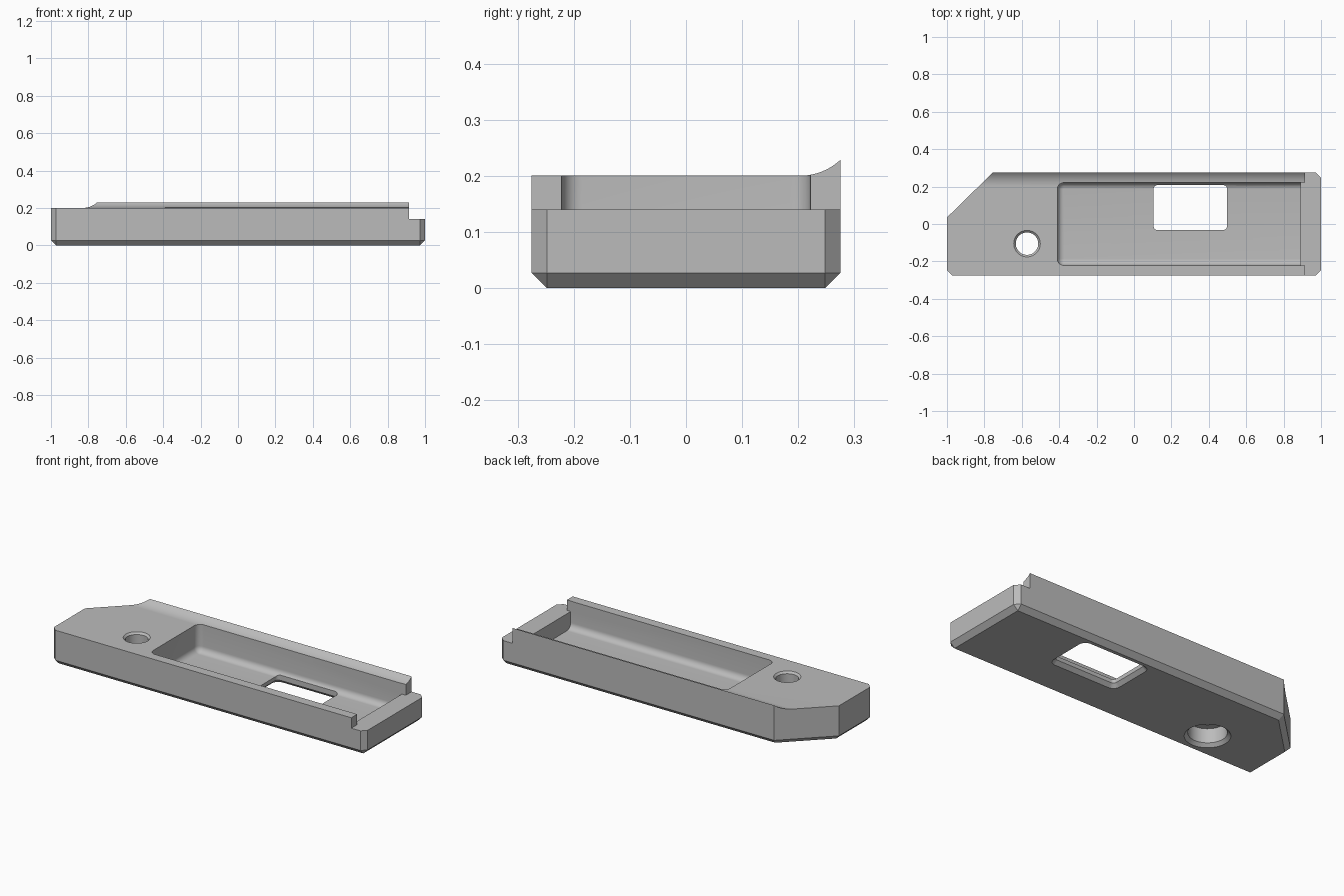
import bpy, bmesh, math

cube = bpy.data.objects.get("Cube")
if cube:
    bpy.data.objects.remove(cube)

FLOOR, TOP, CHAMFER = 0.042, 0.2, 0.027

grey = bpy.data.materials.new("plain_grey")
grey.use_nodes = True
grey.diffuse_color = (0.5, 0.5, 0.5, 1)
grey.node_tree.nodes["Principled BSDF"].inputs["Base Color"].default_value = grey.diffuse_color


def hull(name, layers):
    """Convex solid through (outline, z) layers."""
    bm = bmesh.new()
    for outline, z in layers:
        for x, y in outline:
            bm.verts.new((x, y, z))
    bmesh.ops.remove_doubles(bm, verts=bm.verts, dist=1e-5)
    res = bmesh.ops.convex_hull(bm, input=bm.verts)
    loose = [v for v in bm.verts if not v.link_faces]
    bmesh.ops.delete(bm, geom=loose, context='VERTS')
    bmesh.ops.dissolve_limit(bm, angle_limit=0.005, verts=bm.verts, edges=bm.edges)
    bmesh.ops.recalc_face_normals(bm, faces=bm.faces)
    return finish(name, bm)


def finish(name, bm):
    mesh = bpy.data.meshes.new(name)
    bm.to_mesh(mesh)
    bm.free()
    mesh.materials.append(grey)
    ob = bpy.data.objects.new(name, mesh)
    bpy.context.collection.objects.link(ob)
    return ob


def rect(x0, x1, y0, y1):
    return [(x0, y0), (x1, y0), (x1, y1), (x0, y1)]


def arc(cx, cy, r, start, end, n):
    return [(cx + r * math.cos(t), cy + r * math.sin(t))
            for t in (math.radians(start + (end - start) * i / n) for i in range(n + 1))]


def round_rect(x0, x1, y0, y1, r):
    pts = []
    for cx, cy, a in ((x1 - r, y1 - r, 0), (x0 + r, y1 - r, 90),
                      (x0 + r, y0 + r, 180), (x1 - r, y0 + r, 270)):
        pts += arc(cx, cy, r, a, a + 90, 6)
    return pts


def circle(r):
    return arc(-0.572, -0.105, r, 0, 360, 48)[:-1]


def cut(body, cutter):
    mod = body.modifiers.new("cut", 'BOOLEAN')
    mod.operation, mod.solver, mod.object = 'DIFFERENCE', 'EXACT', cutter
    bpy.context.view_layer.objects.active = body
    bpy.ops.object.modifier_apply(modifier=mod.name)
    bpy.data.objects.remove(cutter)


# Plate with clipped corners and a bevelled underside
side = [(-0.973, -0.275), (0.973, -0.275), (1, -0.248), (1, 0.248), (0.973, 0.275),
        (-0.755, 0.275), (-1, 0.035), (-1, -0.248)]
base = [(-0.973, -0.248), (0.973, -0.248), (0.973, 0.248), (-0.743, 0.248), (-0.973, 0.023)]
plate = hull("plate", [(base, 0), (side, CHAMFER), (side, 0.3)])

# Top surface sweeping up into a lip along the back edge
profile = [(-0.4, TOP)] + arc(0.203, TOP + 0.106, 0.106, 270, 316, 14)
profile += [(0.4, 0.5), (-0.4, 0.5)]
bm = bmesh.new()
face = bm.faces.new([bm.verts.new((-1.2, y, z)) for y, z in profile])
ext = bmesh.ops.extrude_face_region(bm, geom=[face])["geom"]
bmesh.ops.translate(bm, vec=(2.4, 0, 0), verts=[v for v in ext if isinstance(v, bmesh.types.BMVert)])
bmesh.ops.recalc_face_normals(bm, faces=bm.faces)
cut(plate, finish("top_cutter", bm))

# Lowered step at the end and the channel leading into it
end_step = rect(0.915, 1.2, -0.4, 0.4)
cut(plate, hull("step_cutter", [(end_step, 0.14), (end_step, 0.5)]))
channel = rect(0.885, 1.1, -0.222, 0.222)
cut(plate, hull("channel_cutter", [(channel, 0.14), (channel, 0.5)]))

# Long pocket, filleted everywhere except at its square end
R = 0.035


def pocket_outline(inset):
    r = R - inset + 0.0005
    x, y = -0.41 + inset, 0.221 - inset
    return (arc(x + r, y - r, r, 90, 180, 8) + arc(x + r, r - y, r, 180, 270, 8)
            + [(0.89, -y), (0.89, y)])


layers = [(pocket_outline(0), 0.5)]
for i in range(9):
    t = math.radians(90 * i / 8)
    layers.append((pocket_outline(R * (1 - math.cos(t))), FLOOR + R * (1 - math.sin(t))))
cut(plate, hull("pocket_cutter", layers))

# Window through the pocket floor, flared underneath
def window(grow):
    return round_rect(0.105 - grow, 0.497 + grow, -0.032 - grow, 0.208 + grow, 0.02 + grow)


cut(plate, hull("window_cutter", [(window(0), -0.1), (window(0), 0.12)]))
cut(plate, hull("window_flare_cutter", [(window(0.03), -0.01), (window(0), 0.02)]))

# Screw hole with a chamfered rim and a wide counterbore below
cut(plate, hull("hole_cutter", [(circle(0.06), -0.1), (circle(0.06), 0.4)]))
cut(plate, hull("rim_cutter", [(circle(0.06), TOP - 0.011), (circle(0.082), TOP + 0.011)]))
cut(plate, hull("bore_cutter", [(circle(0.1), -0.1), (circle(0.1), 0.1)]))
cut(plate, hull("bore_flare_cutter", [(circle(0.128), -0.01), (circle(0.1), 0.018)]))

# Smooth the fillets, keep the edges crisp
bpy.ops.object.select_all(action='DESELECT')
plate.select_set(True)
bpy.context.view_layer.objects.active = plate
bpy.ops.object.shade_smooth_by_angle(angle=math.radians(25))
